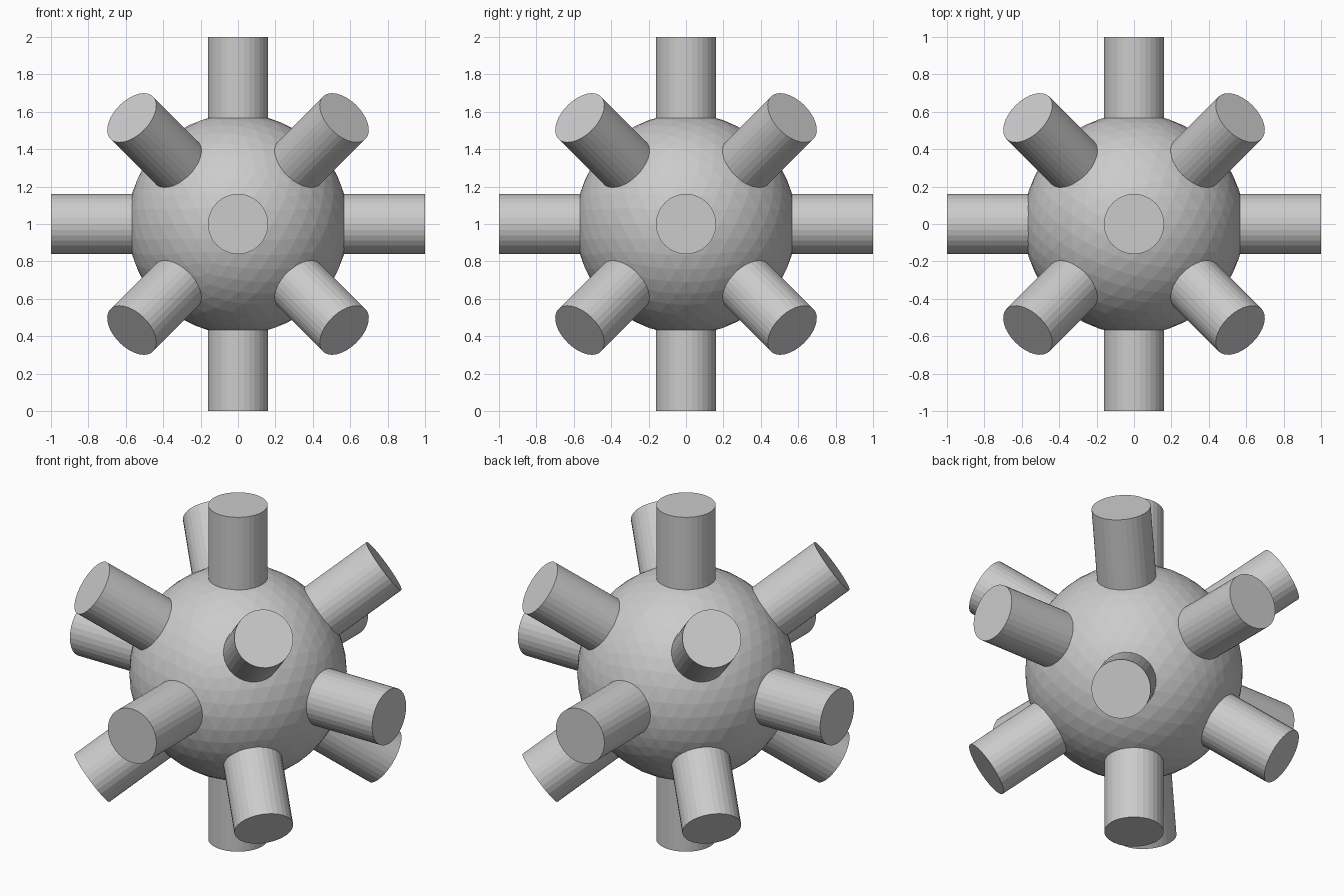
import bpy
from itertools import product
from mathutils import Vector

CENTRE = Vector((0, 0, 1))
CORE_RADIUS = 0.59
ROD_RADIUS = 0.161
ROD_START = 0.42

cube = bpy.data.objects.get("Cube")
if cube:
    bpy.data.objects.remove(cube, do_unlink=True)


def add_rod(name, direction, tip):
    """Round rod running outward from inside the core to the given distance."""
    direction = direction.normalized()
    bpy.ops.mesh.primitive_cylinder_add(
        vertices=32, radius=ROD_RADIUS, depth=tip - ROD_START,
        location=CENTRE + direction * (tip + ROD_START) / 2,
        rotation=direction.to_track_quat('Z', 'Y').to_euler())
    rod = bpy.context.object
    rod.name = name
    return rod


# Rods along the three axes and towards the eight corners
rods = []
for axis, sign in product(range(3), (-1, 1)):
    direction = Vector()
    direction[axis] = sign
    rods.append(add_rod("axis_rod", direction, 1.0))
for corner in product((-1, 1), repeat=3):
    rods.append(add_rod("corner_rod", Vector(corner), 0.984))

# Gather the rods, which do not touch one another, into one operand
bpy.ops.object.select_all(action='DESELECT')
for rod in rods:
    rod.select_set(True)
bpy.context.view_layer.objects.active = rods[0]
bpy.ops.object.join()
rod_set = bpy.context.object
rod_set.name = "rods"

# Faceted round core
bpy.ops.mesh.primitive_ico_sphere_add(
    subdivisions=4, radius=CORE_RADIUS, location=CENTRE)
core = bpy.context.object
core.name = "core_with_rods"

# Fuse the rods and the core into one skin
union = core.modifiers.new("fuse_rods", 'BOOLEAN')
union.operation = 'UNION'
union.solver = 'EXACT'
union.object = rod_set
bpy.ops.object.modifier_apply(modifier=union.name)
bpy.data.objects.remove(rod_set, do_unlink=True)
bpy.ops.object.shade_flat()
